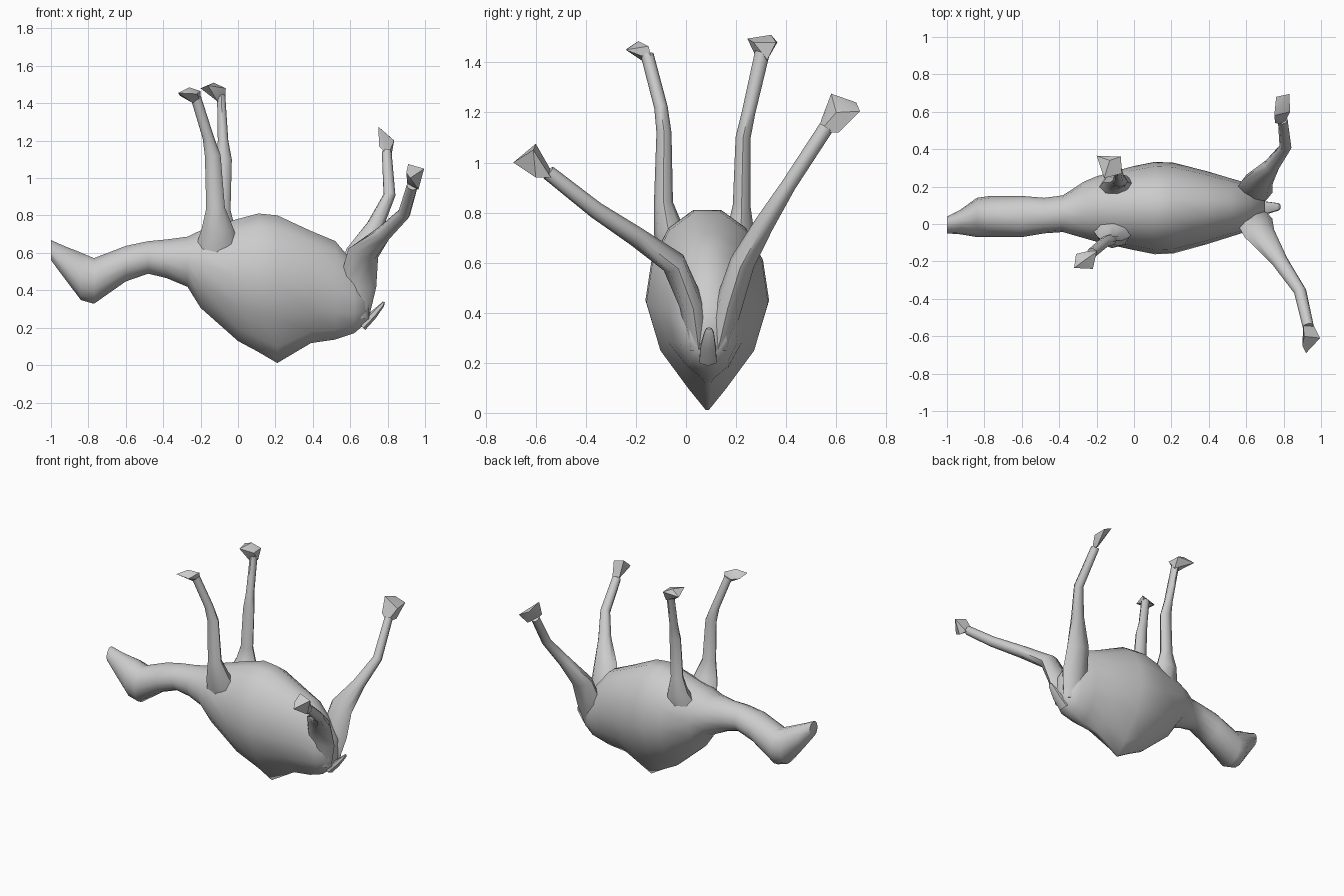
import bpy, bmesh
from math import cos, sin, pi
from mathutils import Vector


def finish(bm, name, angle=50):
    bmesh.ops.recalc_face_normals(bm, faces=bm.faces)
    me = bpy.data.meshes.new(name)
    bm.to_mesh(me)
    bm.free()
    ob = bpy.data.objects.new(name, me)
    bpy.context.collection.objects.link(ob)
    bpy.ops.object.select_all(action='DESELECT')
    ob.select_set(True)
    bpy.context.view_layer.objects.active = ob
    bpy.ops.object.shade_smooth_by_angle(angle=angle * pi / 180)
    return ob


def loft(name, rings, angle=50):
    bm = bmesh.new()
    vs = [[bm.verts.new(p) for p in r] for r in rings]
    n = len(vs[0])
    for a, b in zip(vs, vs[1:]):
        for i in range(n):
            bm.faces.new((a[i], a[(i + 1) % n], b[(i + 1) % n], b[i]))
    bm.faces.new(vs[0])
    bm.faces.new(vs[-1])
    return finish(bm, name, angle)


def body_ring(x, zb, zc, zt, yc, w, p, n=14):
    """Round on the upper side, tapering to a keel below when p > 1."""
    out = []
    for i in range(n):
        a = 2 * pi * (i + 0.5) / n + pi / n
        c, s = cos(a), sin(a)
        if s < 0:
            c = (abs(c) ** p) * (1 if c > 0 else -1)
        out.append((x, yc + w * c, zc + s * ((zt - zc) if s > 0 else (zc - zb))))
    return out


def tube(name, path, n=8):
    """Path of (x, y, z, radius along x, radius across)."""
    pts = [Vector(p[:3]) for p in path]
    rings = []
    for i, p in enumerate(path):
        t = (pts[min(i + 1, len(pts) - 1)] - pts[max(i - 1, 0)]).normalized()
        u = (Vector((1, 0, 0)) - t * t.x).normalized()
        v = t.cross(u)
        rings.append([pts[i] + u * p[3] * cos(2 * pi * k / n)
                      + v * p[4] * sin(2 * pi * k / n) for k in range(n)])
    return loft(name, rings)


def hull(name, pts):
    bm = bmesh.new()
    for p in pts:
        bm.verts.new(p)
    bmesh.ops.convex_hull(bm, input=bm.verts)
    return finish(bm, name, 35)


# head, neck and humped trunk: x, bottom, widest z, top, centre y, half width, taper
sections = [
    (-1.00, 0.560, 0.61, 0.670, -0.005, 0.045, 1),
    (-0.93, 0.465, 0.54, 0.640, 0.010, 0.065, 1),
    (-0.84, 0.345, 0.47, 0.605, 0.035, 0.105, 1),
    (-0.77, 0.325, 0.45, 0.575, 0.040, 0.110, 1),
    (-0.60, 0.445, 0.54, 0.640, 0.040, 0.110, 1),
    (-0.48, 0.487, 0.57, 0.665, 0.045, 0.095, 1),
    (-0.38, 0.462, 0.56, 0.675, 0.055, 0.098, 1),
    (-0.27, 0.415, 0.56, 0.690, 0.075, 0.150, 1),
    (-0.20, 0.300, 0.54, 0.725, 0.080, 0.175, 1.3),
    (0.00, 0.120, 0.47, 0.790, 0.085, 0.225, 1.7),
    (0.11, 0.060, 0.45, 0.820, 0.085, 0.247, 2.2),
    (0.21, 0.000, 0.44, 0.810, 0.085, 0.243, 2.5),
    (0.39, 0.110, 0.42, 0.725, 0.087, 0.195, 1.8),
    (0.52, 0.130, 0.40, 0.670, 0.088, 0.155, 1.3),
    (0.62, 0.165, 0.36, 0.550, 0.090, 0.125, 1),
    (0.70, 0.235, 0.33, 0.430, 0.090, 0.075, 1),
]
loft("body_neck_and_head", [body_ring(*s) for s in sections], 60)

# legs
legs = {
    "front_leg_near": [(-0.11, -0.02, 0.62, 0.12, 0.08), (-0.11, -0.07, 0.73, 0.085, 0.06),
                       (-0.12, -0.09, 0.84, 0.05, 0.038), (-0.135, -0.088, 1.12, 0.042, 0.03),
                       (-0.16, -0.10, 1.22, 0.03, 0.027), (-0.225, -0.155, 1.43, 0.028, 0.026)],
    "front_leg_far": [(-0.09, 0.17, 0.62, 0.12, 0.08), (-0.09, 0.22, 0.73, 0.075, 0.055),
                      (-0.085, 0.222, 0.83, 0.045, 0.035), (-0.075, 0.228, 1.10, 0.042, 0.03),
                      (-0.08, 0.25, 1.20, 0.028, 0.027), (-0.09, 0.305, 1.44, 0.022, 0.03)],
    "hind_leg_near": [(0.62, 0.05, 0.26, 0.08, 0.045), (0.64, 0.025, 0.43, 0.10, 0.05),
                      (0.67, -0.05, 0.60, 0.085, 0.05), (0.78, -0.20, 0.705, 0.045, 0.04),
                      (0.888, -0.36, 0.81, 0.034, 0.034), (0.932, -0.55, 0.96, 0.03, 0.03)],
    "hind_leg_far": [(0.62, 0.13, 0.26, 0.08, 0.045), (0.64, 0.17, 0.43, 0.10, 0.055),
                     (0.66, 0.225, 0.60, 0.085, 0.05), (0.735, 0.31, 0.75, 0.045, 0.04),
                     (0.81, 0.41, 0.91, 0.032, 0.03), (0.795, 0.56, 1.14, 0.026, 0.03)],
}
for name, path in legs.items():
    tube(name, path)

# wedge feet
feet = {
    "front_foot_near": [(-.32, -.235, 1.455), (-.31, -.16, 1.44), (-.22, -.24, 1.45), (-.26, -.19, 1.485),
                        (-.20, -.15, 1.465), (-.20, -.135, 1.41), (-.24, -.165, 1.40)],
    "front_foot_far": [(-.20, .365, 1.48), (-.16, .245, 1.495), (-.13, .34, 1.51), (-.07, .36, 1.48),
                       (-.065, .27, 1.48), (-.11, .285, 1.41), (-.07, .325, 1.41)],
    "hind_foot_near": [(.91, -.60, 1.075), (.92, -.69, 1.00), (.995, -.61, 1.05), (.90, -.65, 1.03),
                       (.965, -.60, .94), (.905, -.54, .97), (.96, -.54, .94)],
    "hind_foot_far": [(.75, .58, 1.275), (.83, .695, 1.205), (.76, .68, 1.24), (.835, .60, 1.20),
                      (.755, .54, 1.17), (.82, .61, 1.12), (.80, .53, 1.12)],
}
for name, pts in feet.items():
    hull(name, pts)

# tail
tube("tail", [(0.66, 0.088, 0.21, 0.03, 0.04), (0.72, 0.088, 0.265, 0.022, 0.035),
              (0.77, 0.092, 0.32, 0.012, 0.022), (0.78, 0.092, 0.338, 0.006, 0.012)], 6)
